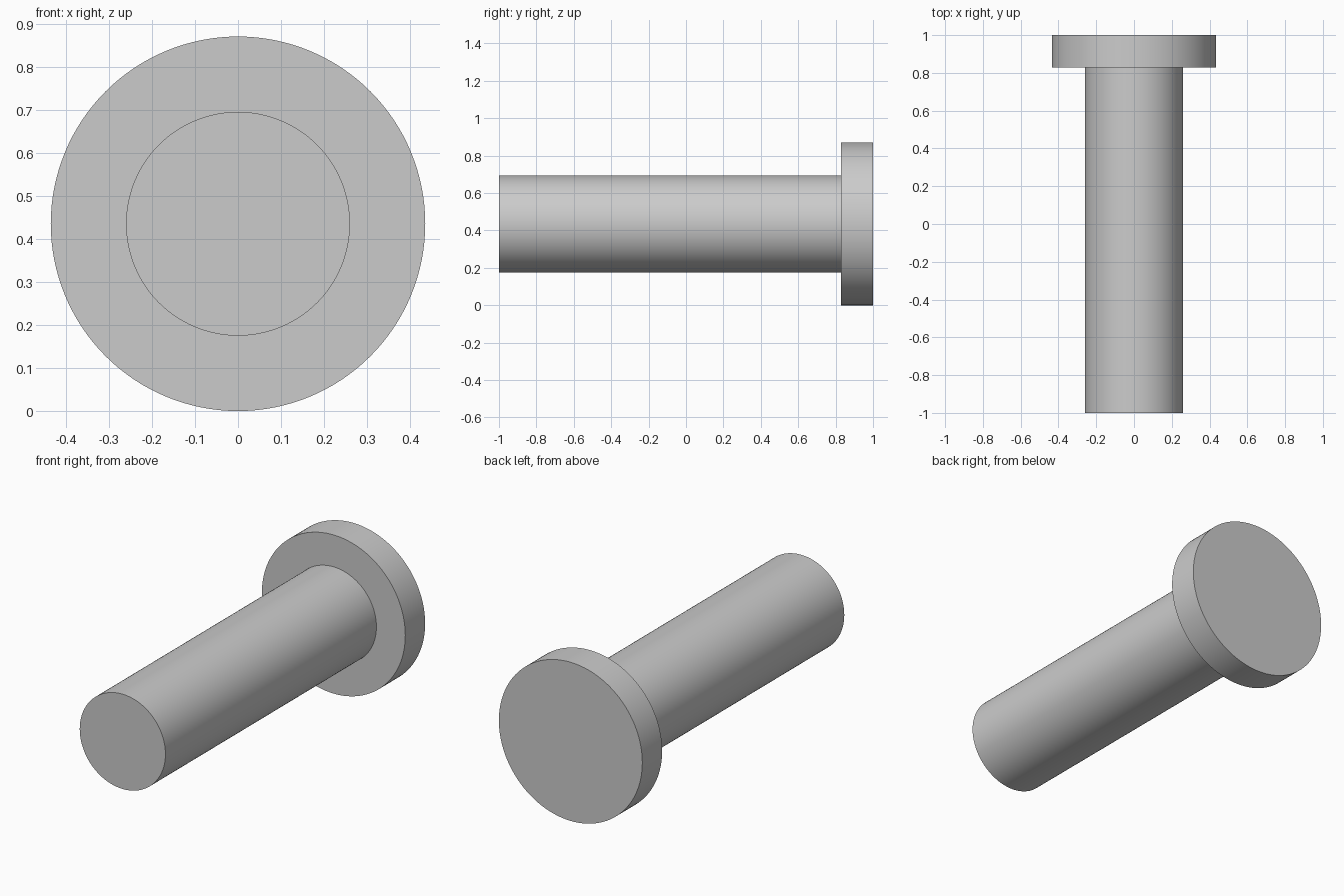
import bpy
import bmesh
import math
from mathutils import Matrix

cube = bpy.data.objects.get("Cube")
if cube:
    bpy.data.objects.remove(cube, do_unlink=True)

HEAD_R, SHAFT_R = 0.435, 0.26
FRONT, SHOULDER, BACK = -1.0, 0.828, 1.0
SEGMENTS = 128

# Plain grey metal
grey = bpy.data.materials.new("plain grey")
grey.use_nodes = True
colour = (0.6, 0.6, 0.6, 1)
grey.diffuse_color = colour
grey.node_tree.nodes["Principled BSDF"].inputs["Base Color"].default_value = colour

# Headed pin: rings along y, bridged into one closed surface
bm = bmesh.new()
profile = [(SHAFT_R, FRONT), (SHAFT_R, SHOULDER), (HEAD_R, SHOULDER), (HEAD_R, BACK)]
rings = []
for radius, y in profile:
    place = Matrix.Translation((0, y, HEAD_R)) @ Matrix.Rotation(math.pi / 2, 4, "X")
    ring = bmesh.ops.create_circle(bm, segments=SEGMENTS, radius=radius, matrix=place)
    rings.append(ring["verts"])
for a, b in zip(rings, rings[1:]):
    for i in range(SEGMENTS):
        j = (i + 1) % SEGMENTS
        bm.faces.new((a[i], a[j], b[j], b[i]))

# Flat end caps
bm.faces.new(rings[0])
bm.faces.new(rings[-1])
bmesh.ops.recalc_face_normals(bm, faces=bm.faces[:])

mesh = bpy.data.meshes.new("headed_pin")
bm.to_mesh(mesh)
bm.free()
mesh.materials.append(grey)
pin = bpy.data.objects.new("headed_pin", mesh)
bpy.context.collection.objects.link(pin)

# Smooth round sides, crisp rims
bpy.ops.object.select_all(action="DESELECT")
pin.select_set(True)
bpy.context.view_layer.objects.active = pin
bpy.ops.object.shade_smooth_by_angle(angle=math.radians(30))
